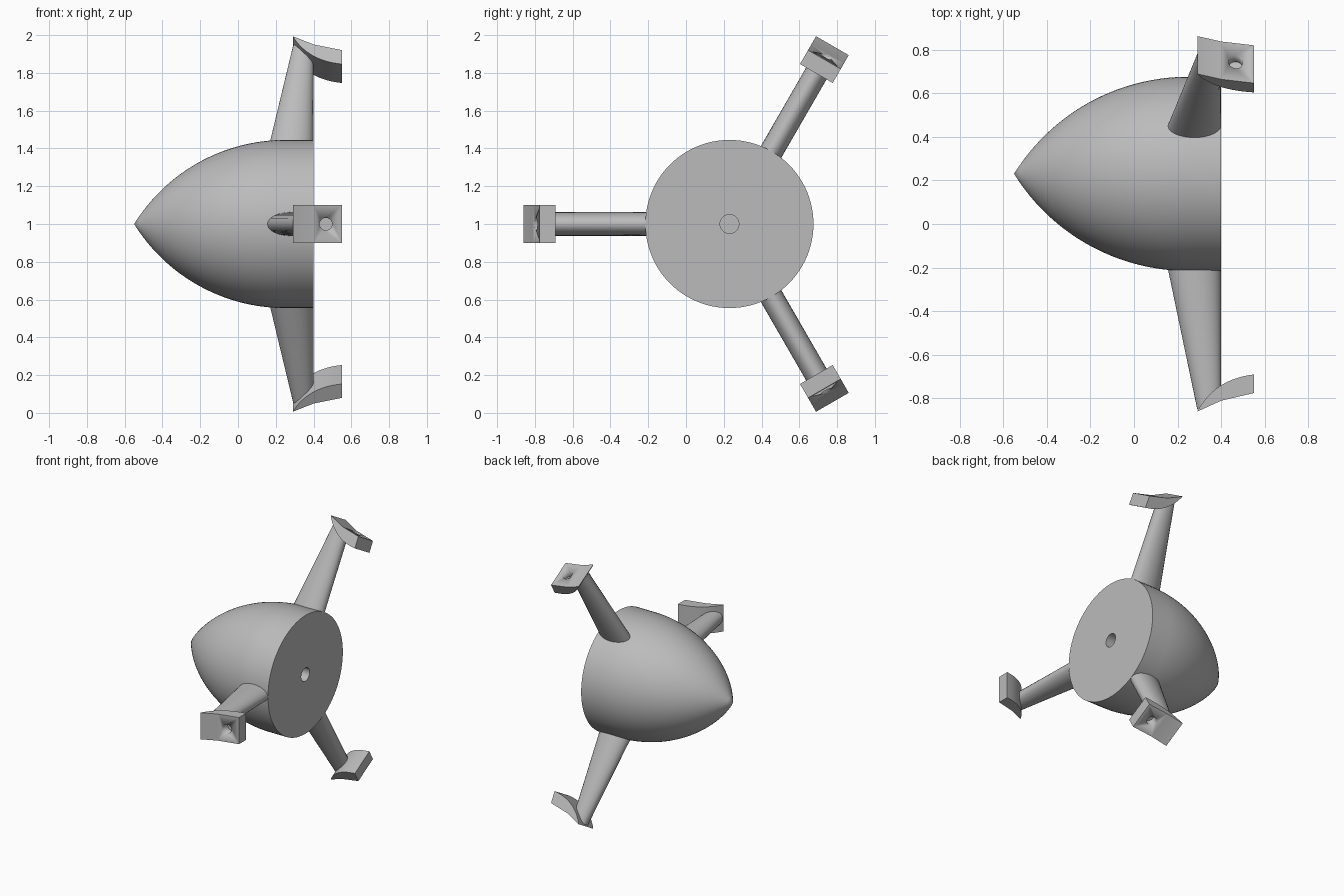
import bpy, bmesh
from math import sin, cos, pi, sqrt, radians
from mathutils import Matrix, Vector

if "Cube" in bpy.data.objects:
    bpy.data.objects.remove(bpy.data.objects["Cube"])

CENTRE = Vector((0, 0.23, 1.0))

grey = bpy.data.materials.new("plain grey")
grey.use_nodes = True
grey.diffuse_color = (0.5, 0.5, 0.5, 1)
grey.node_tree.nodes["Principled BSDF"].inputs["Base Color"].default_value = (0.5, 0.5, 0.5, 1)


def finish(bm, name, angle=30):
    """Turn a bmesh into a shaded object."""
    bmesh.ops.remove_doubles(bm, verts=bm.verts, dist=1e-5)
    bmesh.ops.recalc_face_normals(bm, faces=bm.faces)
    mesh = bpy.data.meshes.new(name)
    bm.to_mesh(mesh)
    bm.free()
    mesh.materials.append(grey)
    obj = bpy.data.objects.new(name, mesh)
    bpy.context.collection.objects.link(obj)
    bpy.ops.object.select_all(action='DESELECT')
    obj.select_set(True)
    bpy.context.view_layer.objects.active = obj
    bpy.ops.object.shade_smooth_by_angle(angle=radians(angle))
    return obj


def bridge(bm, rings):
    """Skin a row of rings that have equal point counts."""
    loops = [[bm.verts.new(p) for p in ring] for ring in rings]
    n = len(loops[0])
    for a, b in zip(loops, loops[1:]):
        for i in range(n):
            j = (i + 1) % n
            bm.faces.new((a[i], a[j], b[j], b[i]))
    return loops


# Body: pointed ogive with a short straight skirt and a blind hole in its base
nose, shoulder, base, radius = -0.55, 0.25, 0.40, 0.445
length = shoulder - nose
rho = (radius ** 2 + length ** 2) / (2 * radius)
profile = []
for i in range(33):
    x = nose + length * i / 32
    profile.append((x, max(0, sqrt(rho ** 2 - (shoulder - x) ** 2) - rho + radius)))
profile += [(base, radius), (base, 0.05), (base - 0.1, 0.05), (base - 0.1, 0)]
bm = bmesh.new()
SIDES = 96
bridge(bm, [[(x, r * cos(2 * pi * i / SIDES), r * sin(2 * pi * i / SIDES))
             for i in range(SIDES)] for x, r in profile])
body = finish(bm, "body")
body.location = CENTRE


# Arm: oval strut along local z, straight at the back and tapered at the front
def oval(front, height, slope):
    mid, half = (front + 0.399) / 2, (0.399 - front) / 2
    ring = []
    for i in range(48):
        a = 2 * pi * i / 48
        x = mid + half * cos(a)
        ring.append((x, 0.0625 * sin(a), height - slope * (x - front)))
    return ring


bm = bmesh.new()
loops = bridge(bm, [oval(0.127, 0.30, 0), oval(0.29, 1.08, 0.45)])
for loop in loops:
    bm.faces.new(loop)
arm = finish(bm, "arm_1")

# Mounting pad: two flat outer faces, curved inner face, extruded sideways
p0, p1, p2 = Vector((0.29, 1.09)), Vector((0.37, 0.94)), Vector((0.55, 0.92))
outline = [(0.55, 1.005), (0.40, 1.04)]
for i in range(17):
    t = i / 16
    outline.append(tuple(p0 * (1 - t) ** 2 + p1 * 2 * t * (1 - t) + p2 * t * t))
bm = bmesh.new()
for loop in bridge(bm, [[(x, y, z) for x, z in outline] for y in (-0.1, 0.1)]):
    bm.faces.new(loop)
pad = finish(bm, "pad_1", 12)

# Blind screw hole in the pad
bm = bmesh.new()
bmesh.ops.create_cone(bm, cap_ends=True, segments=32, radius1=0.033, radius2=0.033,
                      depth=0.2, matrix=Matrix.Translation((0.465, 0, 1.07)))
cutter = finish(bm, "hole_cutter")
cutter.hide_render = True
cut = pad.modifiers.new("hole", 'BOOLEAN')
cut.operation = 'DIFFERENCE'
cut.solver = 'EXACT'
cut.object = cutter
bpy.context.view_layer.objects.active = pad
# Apply the modifiers, then drop the cutter
for mod in list(pad.modifiers):
    bpy.ops.object.modifier_apply(modifier=mod.name)
bpy.data.objects.remove(cutter)

# Three arms with pads, evenly spaced around the body axis
for part in (arm, pad):
    for k in range(3):
        obj = part if k == 0 else part.copy()
        if k:
            obj.name = part.name[:-1] + str(k + 1)
            bpy.context.collection.objects.link(obj)
        obj.location = CENTRE
        obj.rotation_euler = (radians(90 + 120 * k), 0, 0)
